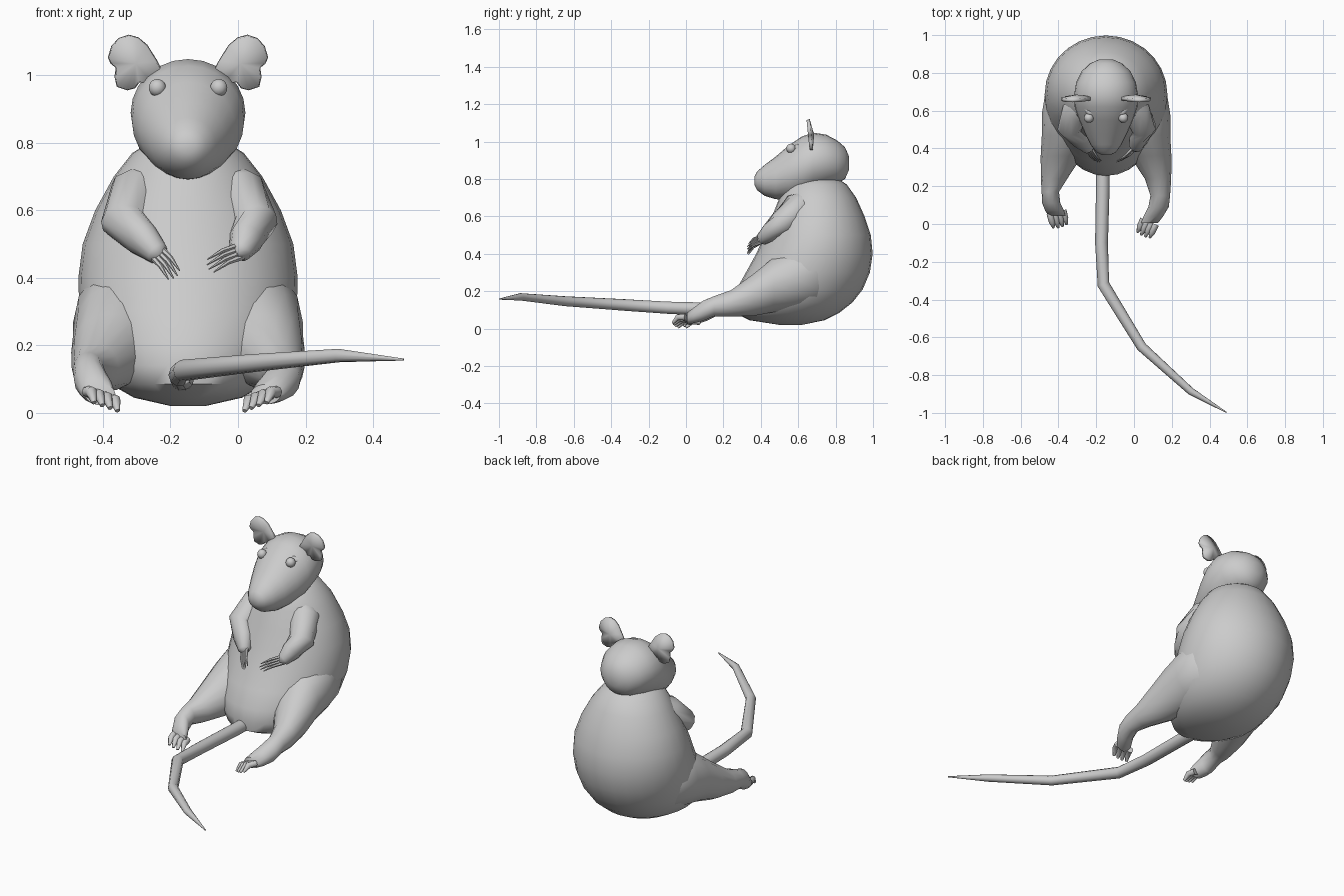
import bpy, bmesh, math
from mathutils import Vector

cube = bpy.data.objects.get("Cube")
if cube:
    bpy.data.objects.remove(cube, do_unlink=True)

CX = -0.148  # the body's own centre line


def finish(bm, name, angle=50):
    bmesh.ops.recalc_face_normals(bm, faces=bm.faces)
    mesh = bpy.data.meshes.new(name)
    bm.to_mesh(mesh)
    bm.free()
    ob = bpy.data.objects.new(name, mesh)
    bpy.context.collection.objects.link(ob)
    bpy.ops.object.select_all(action='DESELECT')
    bpy.context.view_layer.objects.active = ob
    ob.select_set(True)
    bpy.ops.object.shade_smooth_by_angle(angle=math.radians(angle))
    return ob


def loft(name, rings, sides):
    """Skin elliptical rings, each given as centre, u radius vector, v radius vector."""
    bm = bmesh.new()
    loops = []
    for c, u, v in rings:
        turns = [math.tau * i / sides for i in range(sides)]
        loops.append([bm.verts.new(Vector(c) + Vector(u) * math.cos(t) + Vector(v) * math.sin(t))
                      for t in turns])
    for a, b in zip(loops, loops[1:]):
        for i in range(sides):
            j = (i + 1) % sides
            bm.faces.new((a[i], a[j], b[j], b[i]))
    bm.faces.new(loops[0])
    bm.faces.new(loops[-1])
    return finish(bm, name)


def tube(name, pts, radii, sides=8):
    """Round tapered tube along a path."""
    pts = [Vector(p) for p in pts]
    rings = []
    for i, p in enumerate(pts):
        d = (pts[min(i + 1, len(pts) - 1)] - pts[max(i - 1, 0)]).normalized()
        u = d.cross(Vector((0, 0.2, 1))).normalized()
        rings.append((p, u * radii[i], d.cross(u) * radii[i]))
    return loft(name, rings, sides)


# Body: z, front y, back y, half width
body = [(.02, .50, .62, .05), (.045, .34, .74, .16), (.085, .26, .82, .23), (.14, .255, .89, .275),
        (.21, .27, .945, .305), (.3, .32, .983, .322), (.4, .375, .998, .325), (.5, .42, .988, .312),
        (.6, .46, .955, .275), (.7, .5, .91, .22), (.77, .53, .86, .165), (.81, .58, .8, .1)]
loft("body", [((CX, (f + b) / 2, z), (w, 0, 0), (0, (b - f) / 2, 0)) for z, f, b, w in body], 28)

# Head: y, bottom z, top z, half width
head = [(.365, .77, .81, .022), (.38, .74, .84, .052), (.42, .71, .875, .082), (.48, .692, .92, .112),
        (.55, .69, .98, .142), (.62, .7, 1.028, .166), (.68, .73, 1.048, .17), (.75, .755, 1.037, .158),
        (.81, .775, 1.005, .128), (.85, .8, .97, .085), (.872, .85, .92, .035)]
loft("head", [((CX, y, (b + t) / 2), (w, 0, 0), (0, 0, (t - b) / 2)) for y, b, t, w in head], 24)

# Ear outline: distance from the centre line, height
ear = [(.07, 1.0), (.095, 1.045), (.122, 1.088), (.148, 1.11), (.176, 1.118), (.205, 1.108), (.226, 1.085),
       (.236, 1.052), (.228, 1.035), (.212, 1.022), (.216, .995), (.21, .966), (.18, .956),
       (.158, .962), (.145, .98), (.1, .972)]

for side, s in (("left", 1), ("right", -1)):
    def at(dx, y, z):
        return Vector((CX + s * dx, y, z))

    # Cupped thin ear with a small lobe
    bm = bmesh.new()
    rim = [bm.verts.new(at(x, .662 - .1 * (z - 1.03), z)) for x, z in ear]
    hub = bm.verts.new(at(.155, .676, 1.035))
    for i, v in enumerate(rim):
        bm.faces.new((v, rim[(i + 1) % len(rim)], hub))
    ob = finish(bm, side + "_ear")
    thick = ob.modifiers.new("thickness", 'SOLIDIFY')
    thick.thickness = .018
    thick.offset = 0

    # Eye, and a brow fold lying on the skin
    bm = bmesh.new()
    bmesh.ops.create_uvsphere(bm, u_segments=14, v_segments=10, radius=.026)
    bmesh.ops.translate(bm, verts=bm.verts, vec=at(.091, .562, .963))
    finish(bm, side + "_eye")
    tube(side + "_brow", [at(.03, .58, .978), at(.085, .592, .965), at(.14, .645, .95)],
         [.006, .022, .008])

    # Arm: the two hands reach to slightly different places
    left = s > 0
    wrist = at(.153, .405, .478) if left else at(.09, .4, .472)
    tip = at(.055, .325, .43) if left else at(.035, .325, .4)
    elbow = at(.198, .51, .562) if left else at(.19, .51, .565)
    tube(side + "_arm", [at(.1, .66, .69), at(.15, .6, .645), elbow, elbow.lerp(wrist, .55), wrist,
                         wrist.lerp(tip, .15)], [.06, .085, .068, .052, .034, .014], 12)
    reach = tip - wrist
    spread = reach.cross(Vector((0, -1, 0))).normalized()
    for i in range(4):
        k = i - 1.5
        root = wrist + spread * k * .012
        end = tip + spread * k * .014 - reach * abs(k) * .08
        bend = root.lerp(end, .5) + Vector((0, -.008, .006))
        tube(f"{side}_finger_{i + 1}", [root, bend, end], [.01, .007, .002], 6)

    # Leg: centre, half width, half height, then a foot that turns inward
    if left:
        foot = [((.287, .15, .12), .052, .055), ((.278, .09, .095), .054, .055),
                ((.25, .04, .07), .052, .042), ((.23, .005, .055), .045, .03)]
        toe, turn = at(.218, -.015, .05), Vector((-.4, -.9, 0))
    else:
        foot = [((.295, .17, .125), .046, .055), ((.29, .11, .1), .048, .06),
                ((.272, .07, .072), .05, .045), ((.26, .045, .055), .045, .032)]
        toe, turn = at(.255, .035, .05), Vector((.25, -.97, 0))
    thigh = [((.06, .84, .28), .1, .1), ((.135, .7, .29), .186, .18), ((.172, .58, .27), .168, .175),
             ((.197, .47, .235), .143, .15), ((.236, .36, .18), .11, .115),
             ((.275, .24, .135), .07, .072)]
    loft(side + "_leg", [(at(*c), (w, 0, 0), (0, 0, h)) for c, w, h in thigh + foot], 14)
    across = turn.cross(Vector((0, 0, 1)))
    for i in range(4):
        k = i - 1.5
        base = toe + across * k * .024 - Vector((0, 0, .008 * k * s))
        tube(f"{side}_toe_{i + 1}",
             [base - turn * .03, base + turn * .015, base + turn * (.055 - abs(k) * .006) - Vector((0, 0, .032))],
             [.018, .017, .007], 8)

# Tail curling forward and to the side
tube("tail", [(-.165, .34, .1), (-.165, .2, .103), (-.172, -.1, .112), (-.162, -.32, .126),
              (.04, -.65, .147), (.3, -.885, .17), (.49, -.998, .158)],
     [.036, .036, .034, .032, .027, .02, .003], 10)
